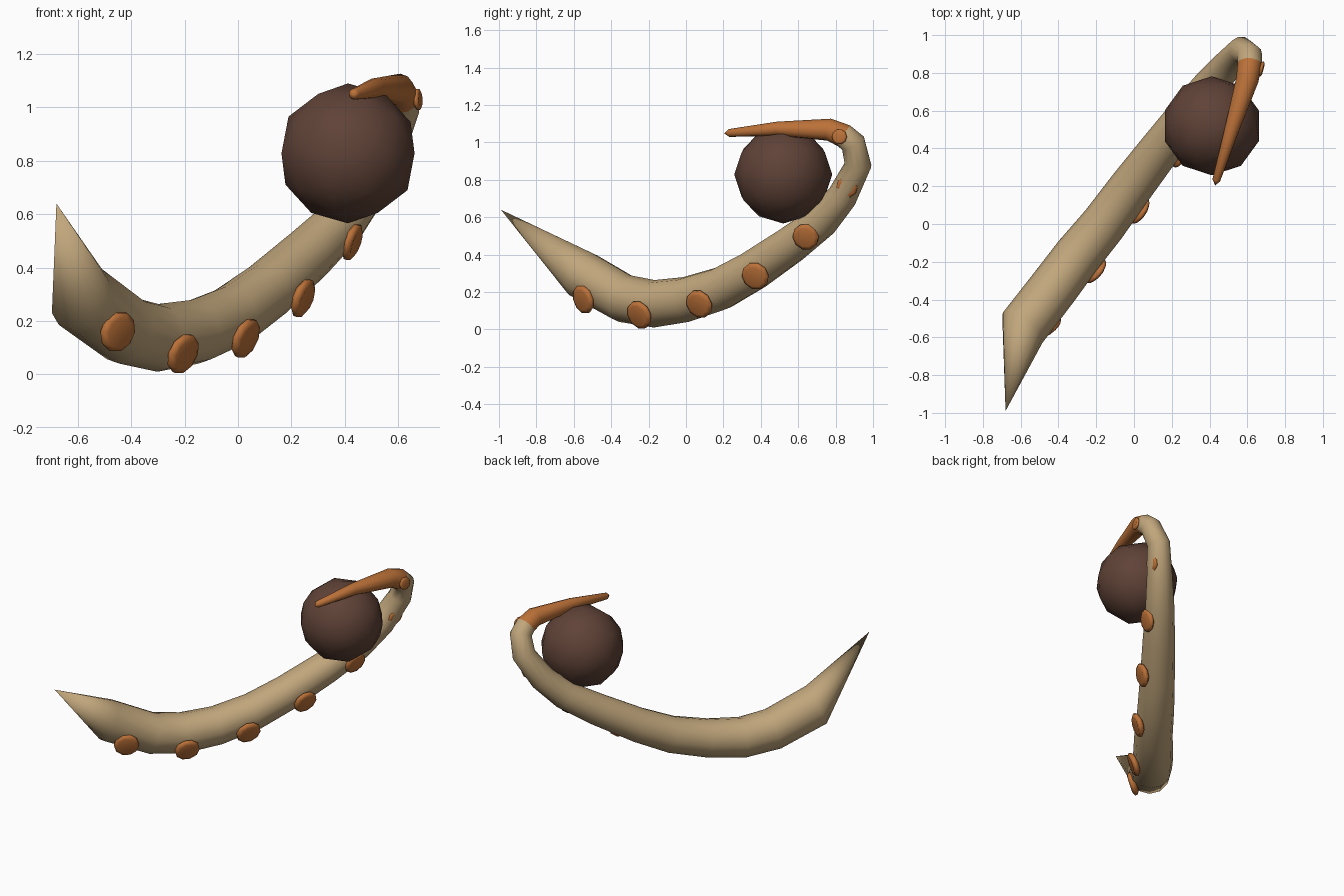
import bpy, bmesh, math
from mathutils import Vector, Matrix

if "Cube" in bpy.data.objects:
    bpy.data.objects.remove(bpy.data.objects["Cube"])


def material(name, rgb):
    m = bpy.data.materials.new(name)
    m.diffuse_color = (*rgb, 1)
    m.use_nodes = True
    m.node_tree.nodes["Principled BSDF"].inputs["Base Color"].default_value = m.diffuse_color
    return m


TAN = material("tan skin", (0.53, 0.38, 0.20))
ORANGE = material("orange skin", (0.50, 0.165, 0.04))
BROWN = material("dark brown rock", (0.115, 0.055, 0.038))


def finish(name, bm, mats, angle=40):
    bmesh.ops.recalc_face_normals(bm, faces=bm.faces[:])
    me = bpy.data.meshes.new(name)
    bm.to_mesh(me)
    bm.free()
    ob = bpy.data.objects.new(name, me)
    bpy.context.collection.objects.link(ob)
    for m in mats:
        me.materials.append(m)
    bpy.ops.object.select_all(action='DESELECT')
    bpy.context.view_layer.objects.active = ob
    ob.select_set(True)
    bpy.ops.object.shade_smooth_by_angle(angle=math.radians(angle))
    return ob


def bridge(bm, a, b, mat=0):
    n = len(a)
    for i in range(n):
        f = bm.faces.new((a[i], a[(i + 1) % n], b[(i + 1) % n], b[i]))
        f.material_index = mat


def fan(bm, ring, point, mat=0):
    v = bm.verts.new(point)
    for i in range(len(ring)):
        f = bm.faces.new((ring[i], ring[(i + 1) % len(ring)], v))
        f.material_index = mat


# Tentacle: rings swept along a path (x, y, z, radius), orange past the bend
PATH = [
    (-.59, -.55, .29, .132), (-.42, -.33, .165, .130), (-.30, -.17, .137, .127),
    (-.16, .00, .16, .121), (-.02, .19, .22, .116), (.11, .36, .315, .110),
    (.265, .56, .452, .102), (.395, .725, .578, .091), (.49, .835, .71, .081),
    (.57, .92, .88, .073), (.612, .893, .995, .068), (.612, .845, 1.035, .065),
    (.60, .765, 1.068, .060), (.515, .49, 1.073, .038), (.435, .23, 1.05, .021),
]
ORANGE_FROM = 11
SIDES = 12
bm = bmesh.new()
pts = [Vector(p[:3]) for p in PATH]
rings = []
up = Vector((0, 0, 1))
for i, p in enumerate(pts):
    before = (p - pts[max(i - 1, 0)]).normalized()
    after = (pts[min(i + 1, len(pts) - 1)] - p).normalized()
    t = (before + after).normalized()
    up = (up - t * up.dot(t)).normalized()      # carry the frame along the path
    side = t.cross(up)
    rings.append([bm.verts.new(p + PATH[i][3] * (up * math.cos(a) + side * math.sin(a)))
                  for a in (2 * math.pi * k / SIDES for k in range(SIDES))])
for i in range(len(rings) - 1):
    bridge(bm, rings[i], rings[i + 1], int(i >= ORANGE_FROM))
fan(bm, rings[0], (-.68, -.99, .64))            # pointed root
fan(bm, rings[-1], (.43, .205, 1.047), 1)       # rounded tip
finish("tentacle", bm, [TAN, ORANGE])

# Suckers: small dished discs along the outer side (centre, normal, radius)
SUCKERS = [
    ((-.45, -.55, .16), (.60, -.75, -.25), .080),
    ((-.205, -.25, .077), (.70, -.60, -.35), .080),
    ((.03, .07, .135), (.78, -.50, -.35), .080),
    ((.245, .37, .285), (.86, -.38, -.33), .078),
    ((.43, .64, .495), (.90, -.28, -.32), .074),
    ((.575, .86, .76), (.94, -.20, -.25), .060),
    ((.675, .82, 1.03), (.96, -.25, .05), .042),
]
for n, (c, d, r) in enumerate(SUCKERS, 1):
    rot = Vector(d).to_track_quat('Z', 'Y').to_matrix().to_4x4()
    M = Matrix.Translation(c) @ rot
    bm = bmesh.new()
    loops = []
    for rad, h in ((.70, -.30), (.97, -.10), (.97, .08), (.72, .22)):
        loops.append([bm.verts.new(M @ Vector((r * rad * math.cos(a), r * rad * math.sin(a), r * h)))
                      for a in (2 * math.pi * k / 10 for k in range(10))])
    for a, b in zip(loops, loops[1:]):
        bridge(bm, a, b)
    fan(bm, loops[0], M @ Vector((0, 0, -.35 * r)))
    fan(bm, loops[-1], M @ Vector((0, 0, .08 * r)))
    finish(f"sucker_{n}", bm, [ORANGE], 60)

# Round rock held by the curled tip
bm = bmesh.new()
bmesh.ops.create_icosphere(bm, subdivisions=2, radius=.262,
                           matrix=Matrix.Translation((.412, .52, .828)))
finish("rock", bm, [BROWN])
